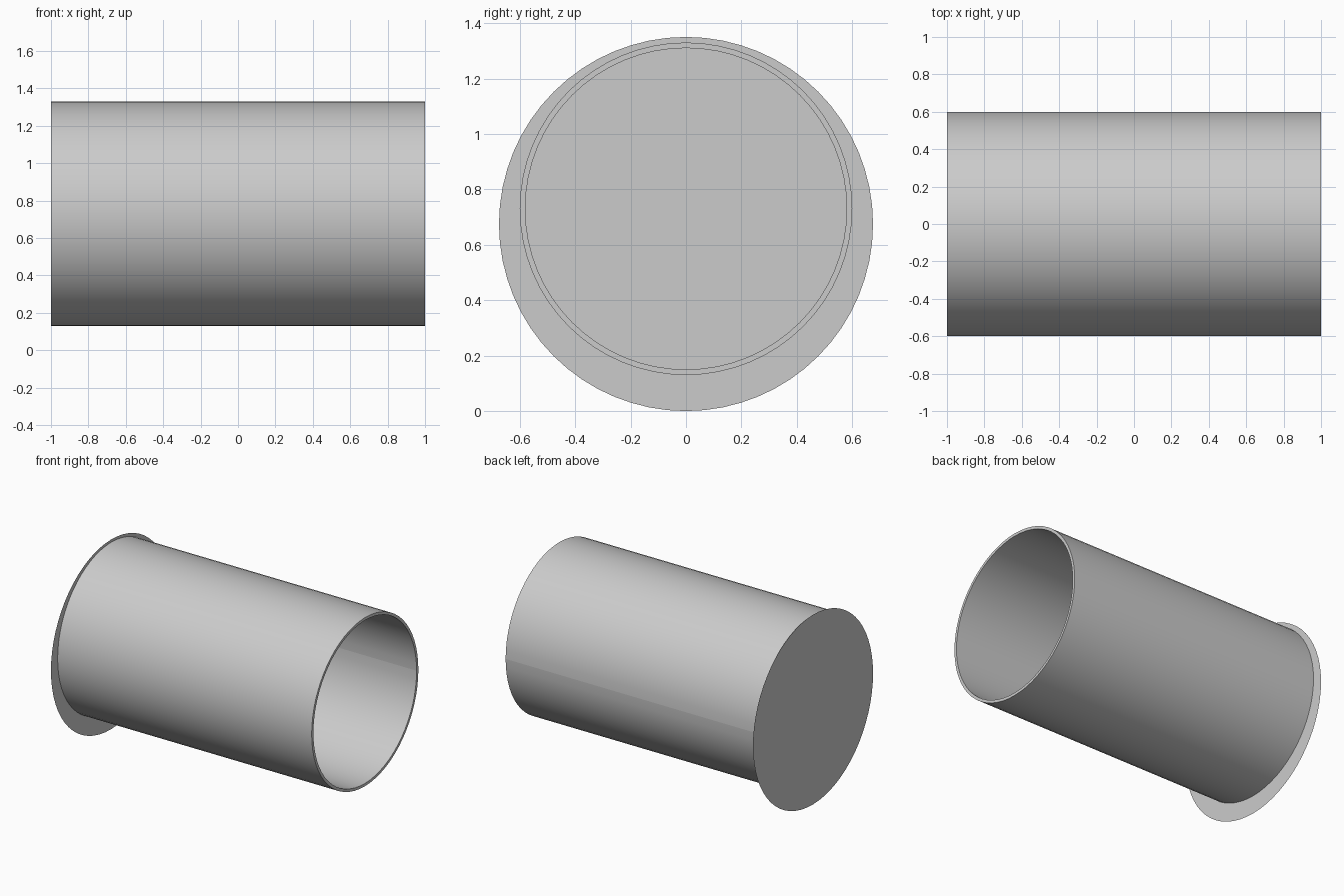
import bpy
import bmesh
import math
from mathutils import Matrix, Vector

cube = bpy.data.objects.get("Cube")
if cube:
    bpy.data.objects.remove(cube, do_unlink=True)

SEGMENTS = 64
HALF_LENGTH = 1.0
OUTER, INNER, TUBE_Z = 0.6, 0.58, 0.73
DISC_RADIUS = 0.675

# Single plain grey
grey = bpy.data.materials.new("plain grey")
grey.use_nodes = True
colour = (0.6, 0.6, 0.6, 1)
grey.diffuse_color = colour
grey.node_tree.nodes["Principled BSDF"].inputs["Base Color"].default_value = colour


def make_object(name, bm):
    mesh = bpy.data.meshes.new(name)
    bm.to_mesh(mesh)
    bm.free()
    mesh.materials.append(grey)
    obj = bpy.data.objects.new(name, mesh)
    bpy.context.collection.objects.link(obj)
    return obj


# Tube: wall profile spun about the long axis, with an open seam at the back
bm = bmesh.new()
profile = [(-HALF_LENGTH, OUTER), (HALF_LENGTH, OUTER),
           (HALF_LENGTH, INNER), (-HALF_LENGTH, INNER)]
verts = [bm.verts.new((x, r, 0)) for x, r in profile]
edges = [bm.edges.new(pair) for pair in zip(verts, verts[1:])]
bmesh.ops.spin(bm, geom=verts + edges, cent=Vector(), axis=Vector((1, 0, 0)),
               angle=math.tau, steps=SEGMENTS, use_merge=False)
bmesh.ops.recalc_face_normals(bm, faces=bm.faces)
tube = make_object("tube", bm)
tube.location.z = TUBE_Z

bpy.ops.object.select_all(action="DESELECT")
tube.select_set(True)
bpy.context.view_layer.objects.active = tube
bpy.ops.object.shade_smooth_by_angle(angle=math.radians(30))

# End disc: flat sheet closing one end, wider than the tube
bm = bmesh.new()
bmesh.ops.create_circle(bm, cap_ends=True, radius=DISC_RADIUS, segments=SEGMENTS,
                        matrix=Matrix.Rotation(-math.pi / 2, 4, "Y"))
disc = make_object("end_disc", bm)
disc.location = (-HALF_LENGTH, 0, DISC_RADIUS)
